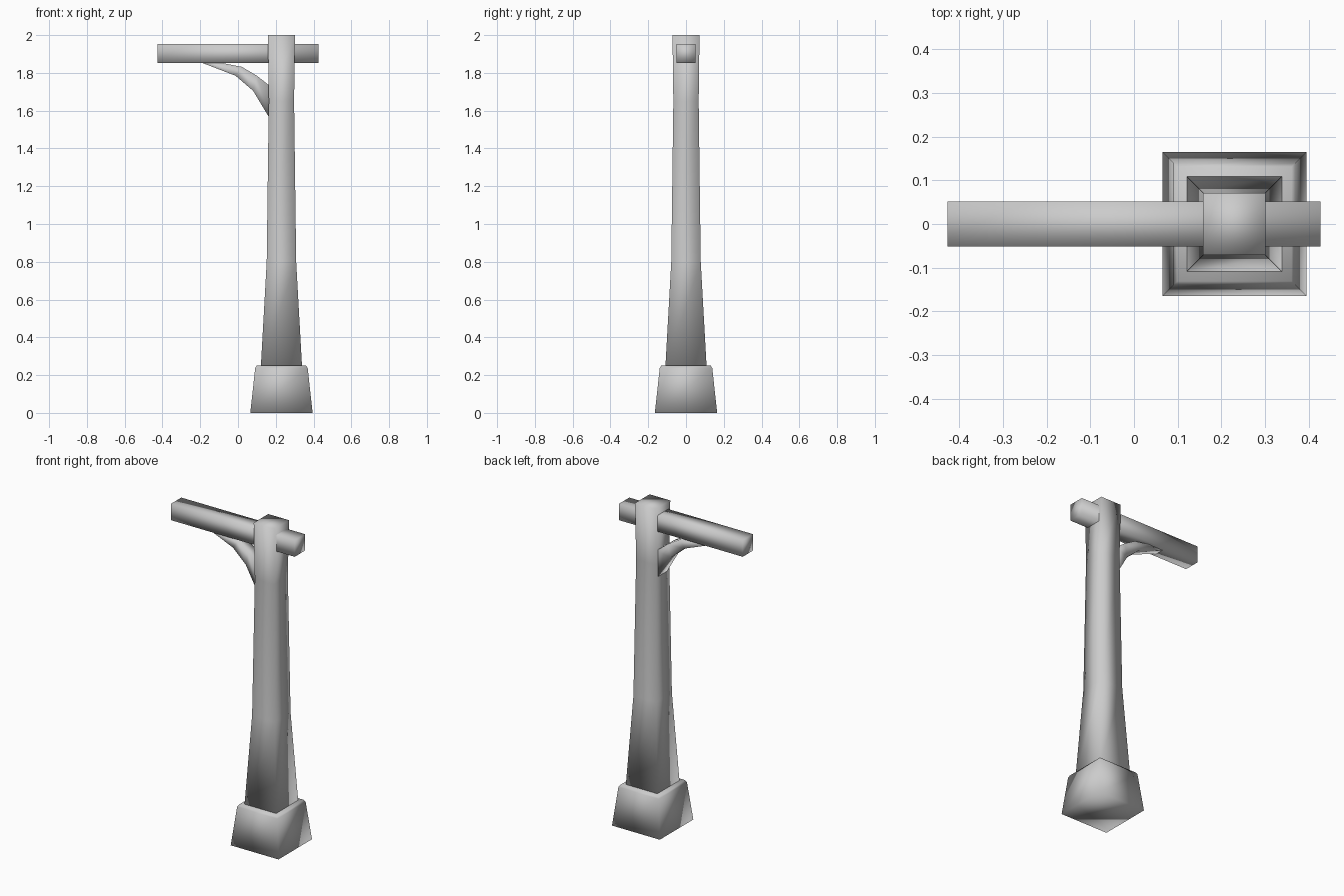
import bpy, bmesh
from mathutils import Matrix

if "Cube" in bpy.data.objects:
    bpy.data.objects.remove(bpy.data.objects["Cube"])

POST_X = 0.23


def make_loft(name, rings, matrix=Matrix()):
    """Skin a list of four-point rings, cap both ends, shade smooth."""
    bm = bmesh.new()
    loops = [[bm.verts.new(matrix @ Matrix.Translation(p).translation) for p in ring] for ring in rings]
    for a, b in zip(loops, loops[1:]):
        for i in range(4):
            j = (i + 1) % 4
            bm.faces.new((a[i], a[j], b[j], b[i]))
    bm.faces.new(loops[0])
    bm.faces.new(loops[-1])
    bmesh.ops.recalc_face_normals(bm, faces=bm.faces)
    mesh = bpy.data.meshes.new(name)
    bm.to_mesh(mesh)
    bm.free()
    for poly in mesh.polygons:
        poly.use_smooth = True
    obj = bpy.data.objects.new(name, mesh)
    bpy.context.collection.objects.link(obj)
    return obj


def square(z, h):
    return [(POST_X - h, -h, z), (POST_X + h, -h, z), (POST_X + h, h, z), (POST_X - h, h, z)]


# Flared foot block with a small bevelled top edge
make_loft("foot_block", [square(z, h) for z, h in
          [(0, 0.165), (0.237, 0.139), (0.25, 0.131)]])

# Tapered square post
make_loft("post", [square(z, h) for z, h in
          [(0.245, 0.109), (0.8, 0.078), (1.65, 0.067), (2.0, 0.0715)]])

# Horizontal crossbeam through the post
make_loft("crossbeam", [[(x, -0.051, 1.852), (x, 0.051, 1.852), (x, 0.051, 1.954), (x, -0.051, 1.954)]
                        for x in (-0.427, 0.427)])

# Curved brace: upper point, lower point, half width
brace = [((0.17, 1.73), (0.17, 1.555), 0.046),
         ((0.10, 1.785), (0.08, 1.705), 0.038),
         ((0.02, 1.832), (-0.013, 1.785), 0.032),
         ((-0.15, 1.865), (-0.19, 1.853), 0.026)]
make_loft("curved_brace", [[(u[0], -w, u[1]), (u[0], w, u[1]), (l[0], w, l[1]), (l[0], -w, l[1])]
                           for u, l, w in brace])
